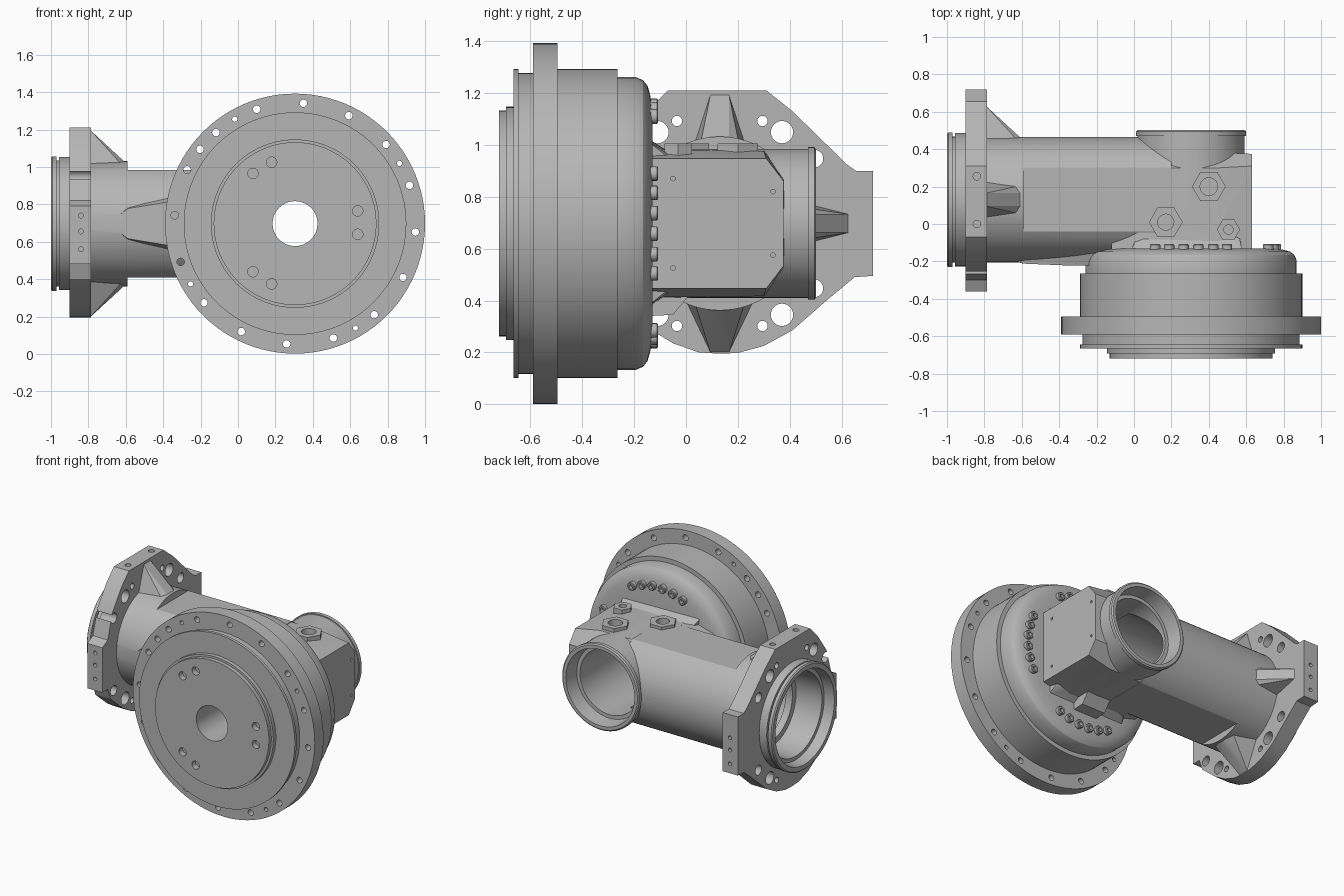
import bpy, bmesh, math
from mathutils import Vector, Matrix

cube = bpy.data.objects.get("Cube")
if cube:
    bpy.data.objects.remove(cube, do_unlink=True)

grey = bpy.data.materials.new("cast_grey")
grey.use_nodes = True
COLOUR = (0.47, 0.47, 0.47, 1)
grey.diffuse_color = COLOUR
bsdf = next(n for n in grey.node_tree.nodes if n.type == "BSDF_PRINCIPLED")
bsdf.inputs["Base Color"].default_value = COLOUR
bsdf.inputs["Roughness"].default_value = 0.6

X, Y, Z = Vector((1, 0, 0)), Vector((0, 1, 0)), Vector((0, 0, 1))
CX, CY, CZ = 0.305, 0.13, 0.697      # drum axis x, tube axis y, common height
HUB = Vector((CX, 0, CZ))
TUBE = Vector((0, CY, CZ))
parts = []


def finish(name, bm):
    bmesh.ops.recalc_face_normals(bm, faces=bm.faces)
    mesh = bpy.data.meshes.new(name)
    bm.to_mesh(mesh)
    bm.free()
    mesh.materials.append(grey)
    ob = bpy.data.objects.new(name, mesh)
    bpy.context.collection.objects.link(ob)
    parts.append(ob)
    return ob


def add_lathe(bm, profile, axis, centre, steps=64, closed=False):
    """Spin (distance along axis, radius) points around an axis."""
    turn = Z.rotation_difference(axis).to_matrix().to_4x4()
    place = Matrix.Translation(centre) @ turn
    vs = [bm.verts.new(place @ Vector((r, 0, a))) for a, r in profile]
    edges = [bm.edges.new(p) for p in zip(vs, vs[1:])]
    if closed:
        edges.append(bm.edges.new((vs[-1], vs[0])))
    bmesh.ops.spin(bm, geom=vs + edges, cent=centre, axis=axis,
                   angle=math.tau, steps=steps, use_duplicate=False)
    bmesh.ops.remove_doubles(bm, verts=bm.verts, dist=1e-5)


def lathe(name, profile, axis, centre, steps=64, closed=False):
    bm = bmesh.new()
    add_lathe(bm, profile, axis, centre, steps, closed)
    return finish(name, bm)


def rods(name, items, axis, steps=20):
    """Many plain cylinders in one object: (centre, radius, start, end)."""
    bm = bmesh.new()
    for centre, r, a, b in items:
        add_lathe(bm, [(a, 0), (a, r), (b, r), (b, 0)], axis, Vector(centre), steps)
    return finish(name, bm)


def hull(name, points):
    bm = bmesh.new()
    for p in points:
        bm.verts.new(p)
    res = bmesh.ops.convex_hull(bm, input=bm.verts)
    junk = {g for g in res["geom_interior"] if isinstance(g, bmesh.types.BMVert)}
    bmesh.ops.delete(bm, geom=list(junk), context="VERTS")
    bmesh.ops.dissolve_limit(bm, angle_limit=0.01, verts=bm.verts, edges=bm.edges)
    return finish(name, bm)


def box(name, lo, hi):
    return hull(name, [(x, y, z) for x in (lo[0], hi[0])
                       for y in (lo[1], hi[1]) for z in (lo[2], hi[2])])


def combine(target, tool, operation):
    mod = target.modifiers.new("join", "BOOLEAN")
    mod.operation, mod.solver, mod.object = operation, "EXACT", tool
    bpy.context.view_layer.objects.active = target
    bpy.ops.object.modifier_apply(modifier=mod.name)
    parts.remove(tool)
    bpy.data.objects.remove(tool, do_unlink=True)


def around(radius, degrees):
    a = math.radians(degrees)
    return (CX + radius * math.cos(a), 0, CZ + radius * math.sin(a))


# Hub drum with bolting rim, front cover and rounded back
drum = lathe("hub_drum", [
    (-.72, .12), (-.72, .435), (-.693, .435), (-.693, .45), (-.665, .45),
    (-.665, .595), (-.645, .595), (-.645, .58), (-.59, .58), (-.59, .695),
    (-.495, .695), (-.495, .595), (-.265, .595), (-.265, .565), (-.195, .565),
    (-.165, .552), (-.148, .53), (-.138, .495), (-.13, .44), (-.13, .12)],
    Y, HUB, 96, True)
rim_holes = [(around(.645, 86 + 22.5 * k), .02, -.62, -.47) for k in range(16)]
rim_holes += [(around(.645, a), .014, -.62, -.47) for a in (30, 120, 210, 300)]
rim_holes.append((around(.645, 142), .02, -.62, -.47))
cover_holes = [((x, 0, z), .028, -.75, -.68) for x, z in
               ((.08, .965), (.18, 1.025), (.64, .765), (.64, .64), (.08, .44), (.18, .375))]
combine(drum, rods("hole_cutter", rim_holes + cover_holes, Y), "DIFFERENCE")

# Housing: long tube, gear case and rear port, joined then bored
housing = lathe("axle_housing", [
    (-1, 0), (-1, .352), (-.993, .36), (-.97, .36), (-.97, .337), (-.957, .337),
    (-.957, .356), (-.9, .356), (-.9, .335), (.2, .335), (.2, 0)], X, TUBE, 80)
for lo, hi in ((.985, 1.2), (.2, .41)):
    combine(housing, box("flat_cutter", (-.59, -.4, lo), (.4, .7, hi)), "DIFFERENCE")
case = [(x, y, CZ + s * h) for s in (-1, 1) for x, y, h in (
    (.63, -.15, .25), (.63, .31, .25), (.63, .375, .165),
    (.45, -.15, .285), (.45, .3, .28), (.02, -.15, .285), (.02, .3, .285),
    (.02, .4, .17), (-.12, -.15, .24), (-.12, .3, .24))]
combine(housing, hull("gear_case", case), "UNION")
port = lathe("rear_port", [(0, 0), (0, .287), (.47, .287), (.47, .294),
                           (.495, .294), (.502, .285), (.502, 0)], Y, HUB, 72)
combine(housing, port, "UNION")

# Web between tube and drum, and lower bump on the case
web = [(x, y, CZ + s * h) for s in (-1, 1) for x, y, h in (
    (-.64, -.2, .04), (-.59, -.212, .08), (-.35, -.222, .12), (-.2, -.222, .15),
    (-.59, -.1, .1), (-.2, -.1, .2))]
combine(housing, hull("drum_web", web), "UNION")
for s in (-1, 1):
    neck = [(x, y, CZ + s * h) for x, y, h in (
        (0, -.15, .2), (.58, -.15, .2), (-.02, -.15, .33), (.58, -.15, .32),
        (.05, -.08, .285), (.55, -.08, .275), (.05, .0, .2), (.55, .0, .2))]
    combine(housing, hull("case_neck", neck), "UNION")
combine(housing, hull("lower_bump", [(x, y, z) for x in (.2, .38) for y, z in (
    (-.15, .34), (-.05, .345), (.02, .43), (-.15, .43))]), "UNION")

# Hexagonal plug seats on the top of the case
for x, y, r in ((.17, .01, .09), (.4, .2, .09), (.505, -.03, .062)):
    combine(housing, rods("plug_seat", [((x, y, 0), r, .93, 1.005)], Z, 6), "UNION")
combine(housing, rods("plug_cutter", [((x, y, 0), r, .95, 1.1) for x, y, r in (
    (.17, .01, .043), (.4, .2, .047), (.505, -.03, .025))], Z), "DIFFERENCE")

# Bores of tube and rear port
combine(housing, lathe("tube_bore", [
    (-1.02, 0), (-1.02, .325), (-.93, .31), (-.93, .285), (-.74, .275), (-.74, .235),
    (-.69, .235), (-.69, .25), (.25, .25), (.25, 0)], X, TUBE), "DIFFERENCE")
combine(housing, lathe("port_bore", [
    (.52, 0), (.52, .265), (.4, .25), (.4, .225), (-.05, .225), (-.05, .12),
    (-.3, .12), (-.3, 0)], Y, HUB), "DIFFERENCE")
combine(housing, rods("screw_cutter", [((0, y, z), .009, .61, .65) for y, z in (
    (-.05, .87), (-.05, .525), (.335, .82), (.335, .575))], X, 12), "DIFFERENCE")

# Mounting flange
outline = [(-.07, 1.21), (.31, 1.21), (.41, 1.13), (.62, .925), (.655, .9), (.72, .9),
           (.72, .495), (.65, .49), (.53, .39), (.41, .285), (.3, .225), (.2, .198),
           (.13, .195), (.05, .2), (-.05, .235), (-.14, .29), (-.27, .4), (-.3, .48),
           (-.36, .48), (-.36, .79), (-.3, .82), (-.25, .99), (-.15, 1.13)]
bm = bmesh.new()
face = bm.faces.new([bm.verts.new((-.9, y, z)) for y, z in outline])
new = bmesh.ops.extrude_face_region(bm, geom=[face])["geom"]
bmesh.ops.translate(bm, vec=(.115, 0, 0),
                    verts=[v for v in new if isinstance(v, bmesh.types.BMVert)])
flange = finish("mounting_flange", bm)
bolts = [((0, CY, CZ), .31, -1, -.7)]
for sy in (-1, 1):
    for sz in (-1, 1):
        bolts += [((0, CY + sy * dy, CZ + sz * dz), r, -1, -.7) for dy, dz, r in (
            (.24, .352, .043), (.365, .25, .034), (.165, .395, .02))]
combine(flange, rods("flange_cutter", bolts, X, 32), "DIFFERENCE")
combine(flange, rods("top_cutter", [((-.84, y, 0), .02, 1.15, 1.25)
                                    for y in (0, .255)], Z), "DIFFERENCE")
combine(flange, rods("side_cutter", [((-.84, 0, z), .013, a, a + .08) for a in (-.4, .68)
                                     for z in (.56, .655, .74)], Y), "DIFFERENCE")

# Wedge gussets behind the flange: top, rear and bottom
for name, u, t, wide in (("top_gusset", Z, Y, .1), ("rear_gusset", Y, Z, .085),
                         ("bottom_gusset", -Z, Y, .13)):
    hull(name, [TUBE + X * x + u * r + t * (s * w) for s in (-1, 1) for x, r, w in (
        (-.79, .5, .035), (-.79, .3, wide), (-.6, .325, .035), (-.59, .28, wide * .8))])

# Bolt heads with sockets around the back of the drum
for name, middle in (("top_bolts", 90), ("side_bolts", 0), ("bottom_bolts", 270)):
    bm = bmesh.new()
    for k in range(6):
        spot = Vector(around(.455, middle + (k - 2.5) * 10))
        add_lathe(bm, [(-.16, 0), (-.16, .028), (-.112, .028), (-.108, .024),
                       (-.108, .014), (-.13, .014), (-.13, 0)], Y, spot, 16)
    finish(name, bm)

# Smooth shading on the round surfaces
bpy.ops.object.select_all(action="DESELECT")
for ob in parts:
    ob.select_set(True)
bpy.context.view_layer.objects.active = drum
bpy.ops.object.shade_smooth_by_angle(angle=math.radians(28))
